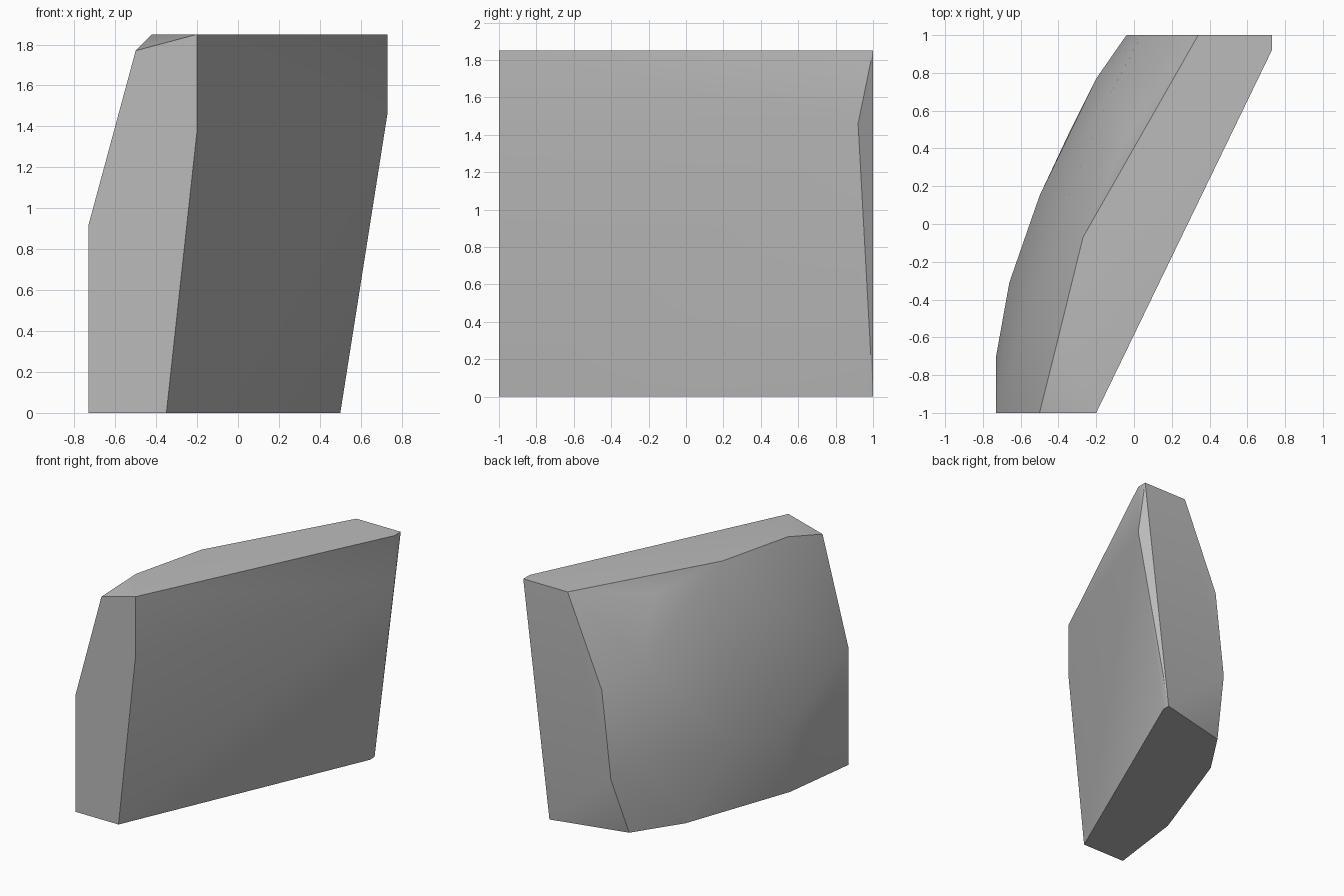
import bpy
import bmesh
import math

cube = bpy.data.objects.get("Cube")
if cube:
    bpy.data.objects.remove(cube, do_unlink=True)


def make_material(name, color):
    mat = bpy.data.materials.new(name)
    mat.use_nodes = True
    mat.diffuse_color = color
    mat.node_tree.nodes["Principled BSDF"].inputs["Base Color"].default_value = color
    return mat


# Corner points of the chiselled block, grouped by region
base_outline = [(-.35, -1, 0), (.5, .94, 0), (.5, 1, 0), (-.10, .855, 0),
                (-.34, .49, 0), (-.65, -.38, 0), (-.73, -1, 0)]
top_outline = [(-.2, -1, 1.85), (.73, .92, 1.85), (.73, 1, 1.85),
               (.34, 1, 1.85), (-.27, -.07, 1.85), (-.42, -.68, 1.85)]
flat_side = [(-.2, -1, 1.38), (.73, .92, 1.46)]
end_edges = [(-.5, -1, 1.77), (-.73, -1, .92), (.04, 1, 1.15), (-.04, 1, .46)]
belly = [(-.73, -.7, .5), (-.66, -.31, .5), (-.5, .15, .55), (-.2, .77, .6)]
shoulder = [(-.58, -.53, 1.3), (-.35, .14, 1.4), (-.12, .7, 1.3), (-.04, .46, 1.73)]

# Wrap the points in a convex shell
bm = bmesh.new()
for co in base_outline + top_outline + flat_side + end_edges + belly + shoulder:
    bm.verts.new(co)
hull = bmesh.ops.convex_hull(bm, input=bm.verts[:])
loose = {v for v in hull["geom_interior"] + hull["geom_unused"]
         if isinstance(v, bmesh.types.BMVert) and v.is_valid}
bmesh.ops.delete(bm, geom=list(loose), context="VERTS")
bmesh.ops.dissolve_limit(bm, angle_limit=math.radians(.5),
                         verts=bm.verts[:], edges=bm.edges[:])
bmesh.ops.recalc_face_normals(bm, faces=bm.faces[:])

mesh = bpy.data.meshes.new("stone_block")
bm.to_mesh(mesh)
bm.free()
mesh.materials.append(make_material("stone grey", (.5, .5, .5, 1)))
block = bpy.data.objects.new("stone_block", mesh)
bpy.context.collection.objects.link(block)

# Soft rounded back, crisp cut edges
bpy.context.view_layer.objects.active = block
block.select_set(True)
bpy.ops.object.shade_smooth_by_angle(angle=math.radians(30))
